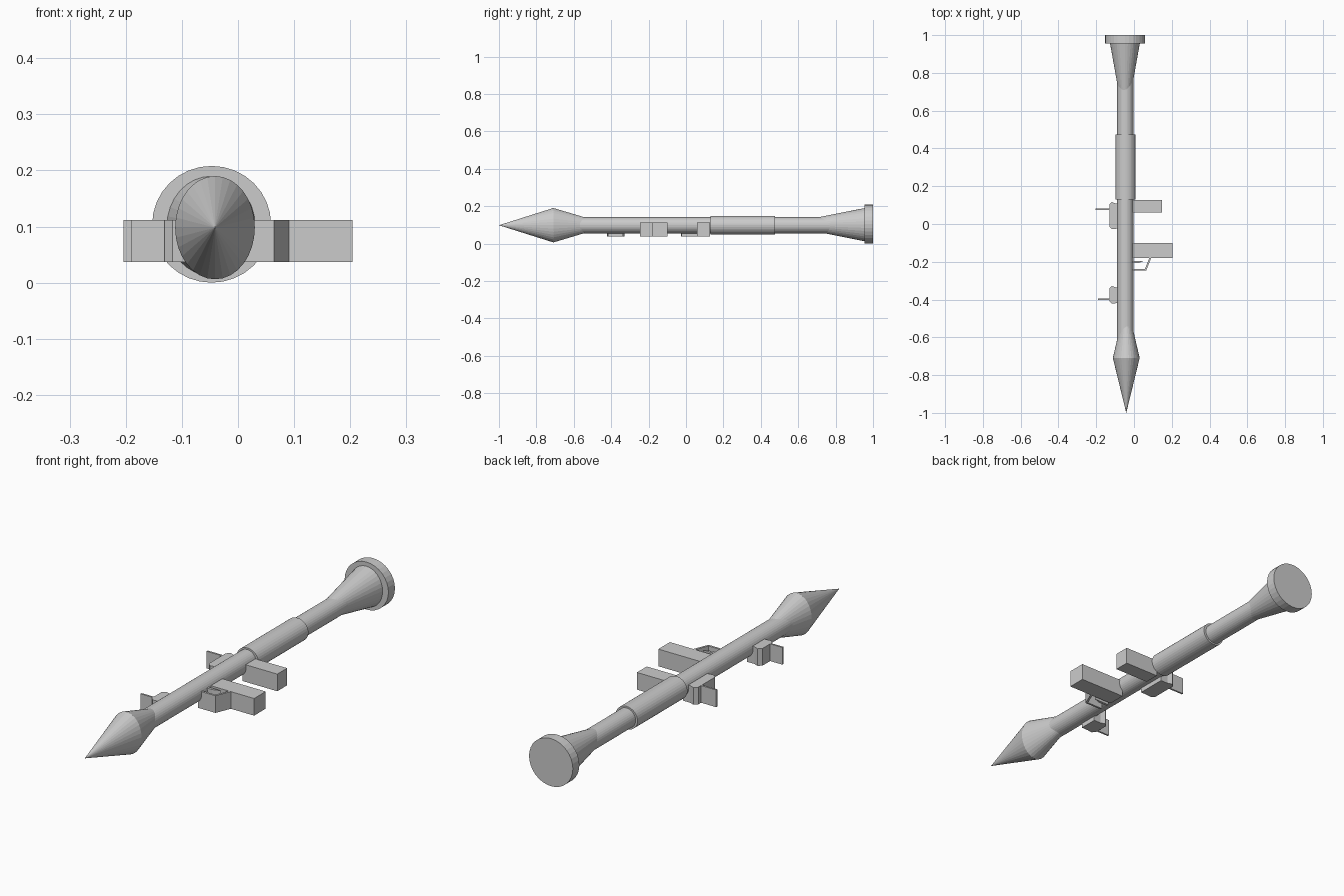
import bpy, bmesh, math

if "Cube" in bpy.data.objects:
    bpy.data.objects.remove(bpy.data.objects["Cube"])

Z_LOW, Z_HIGH = 0.037, 0.112   # shared height of all side fittings
SIDES = 32


def finish(name, bm):
    bmesh.ops.recalc_face_normals(bm, faces=bm.faces[:])
    mesh = bpy.data.meshes.new(name)
    bm.to_mesh(mesh)
    bm.free()
    obj = bpy.data.objects.new(name, mesh)
    bpy.context.collection.objects.link(obj)
    return obj


def lathe(name, cx, cz, sections):
    """Loft elliptical rings (y, rx, rz) along y; a zero radius makes a tip."""
    bm = bmesh.new()
    rings = []
    for y, rx, rz in sections:
        if rx == 0:
            rings.append([bm.verts.new((cx, y, cz))])
        else:
            angles = [2 * math.pi * i / SIDES for i in range(SIDES)]
            rings.append([bm.verts.new((cx + rx * math.cos(a), y, cz + rz * math.sin(a)))
                          for a in angles])
    for a, b in zip(rings, rings[1:]):
        for i in range(SIDES):
            j = (i + 1) % SIDES
            if len(a) == 1:
                bm.faces.new((a[0], b[i], b[j]))
            else:
                bm.faces.new((a[i], a[j], b[j], b[i]))
    for ring in (rings[0], rings[-1]):
        if len(ring) > 1:
            bm.faces.new(ring)
    return finish(name, bm)


def plate(name, outline):
    """Extrude a top-view outline between the shared heights."""
    bm = bmesh.new()
    face = bm.faces.new([bm.verts.new((x, y, Z_LOW)) for x, y in outline])
    new = bmesh.ops.extrude_face_region(bm, geom=[face])["geom"]
    verts = [v for v in new if isinstance(v, bmesh.types.BMVert)]
    bmesh.ops.translate(bm, verts=verts, vec=(0, 0, Z_HIGH - Z_LOW))
    return finish(name, bm)


def block(name, x0, x1, y0, y1):
    return plate(name, [(x0, y0), (x1, y0), (x1, y1), (x0, y1)])


# Launch tube and thicker heat sleeve
lathe("tube", -0.046, 0.098, [(-0.64, 0.043, 0.043), (0.80, 0.043, 0.043)])
lathe("sleeve", -0.045, 0.098, [(0.13, 0.053, 0.050), (0.475, 0.053, 0.050)])

# Pointed head
lathe("head", -0.041, 0.098, [(-1.0, 0, 0), (-0.709, 0.071, 0.092), (-0.525, 0.028, 0.037)])

# Flared rear cone and end disc
lathe("rear_cone", -0.048, 0.101, [(0.70, 0.033, 0.038), (0.957, 0.079, 0.089)])
lathe("end_disc", -0.047, 0.104, [(0.955, 0.106, 0.104), (1.0, 0.106, 0.104)])

# Two grips on the right
block("front_grip", -0.02, 0.204, -0.18, -0.10)
block("rear_grip", -0.02, 0.148, 0.06, 0.128)

# Trigger guard and trigger
plate("trigger_guard", [(-0.02, -0.247), (0.064, -0.247), (0.092, -0.178),
                        (0.082, -0.178), (0.058, -0.238), (-0.02, -0.238)])
plate("trigger", [(-0.02, -0.207), (0.02, -0.207), (0.055, -0.195), (-0.02, -0.195)])

# Sights on the left: chamfered base with a thin upright blade
for name, y0, y1, blade_y, blade_x in (("rear_sight", -0.028, 0.116, 0.079, -0.204),
                                       ("front_sight", -0.422, -0.328, -0.398, -0.190)):
    c = 0.014
    plate(name + "_base", [(-0.06, y0 + 0.004), (-0.095, y0 + 0.003), (-0.117, y0),
                           (-0.131, y0 + c), (-0.131, y1 - c), (-0.117, y1),
                           (-0.095, y1 - 0.008), (-0.06, y1 - 0.008)])
    block(name + "_blade", blade_x, -0.12, blade_y - 0.004, blade_y + 0.004)
